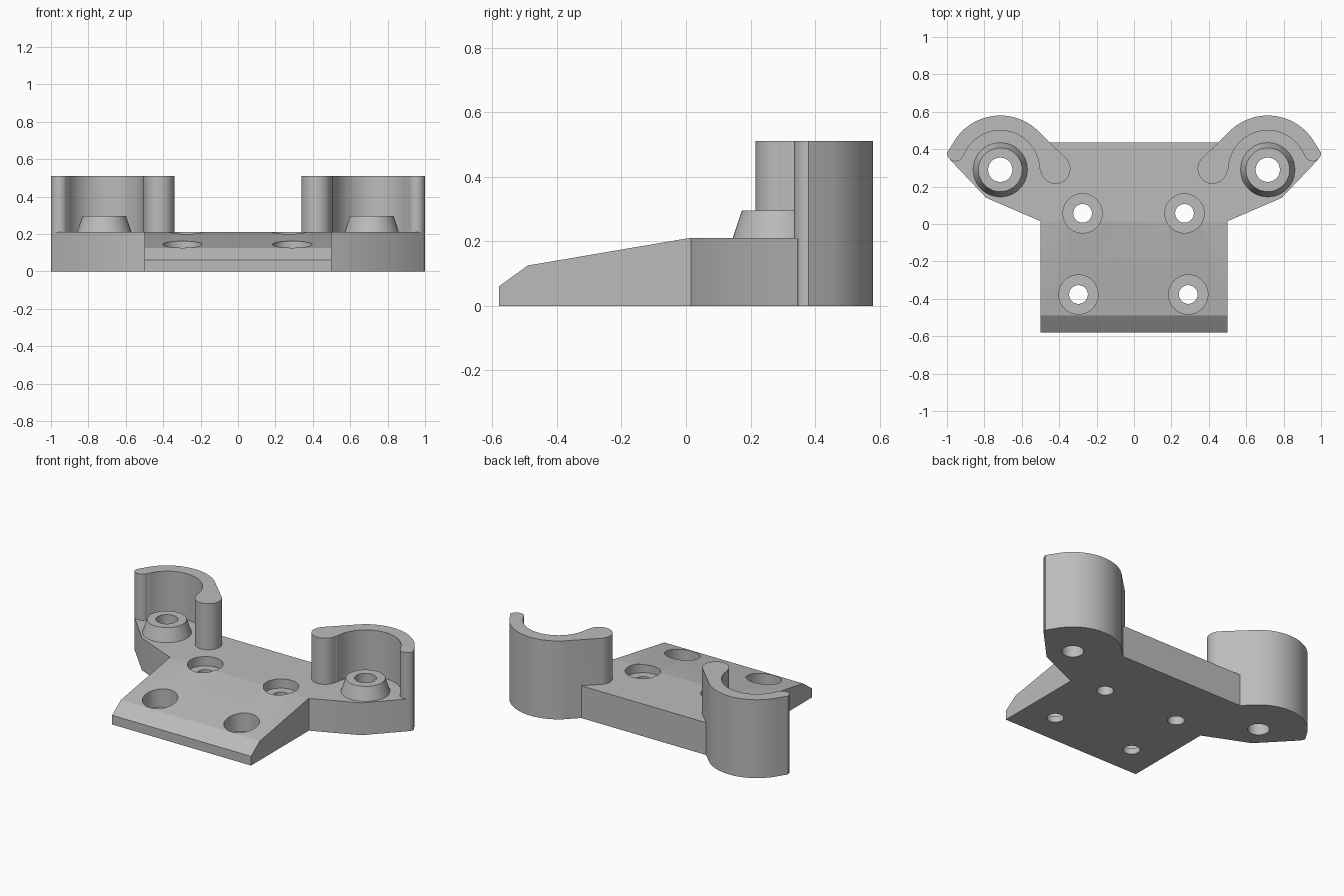
import bpy, bmesh, math
from mathutils import Vector

if "Cube" in bpy.data.objects:
    bpy.data.objects.remove(bpy.data.objects["Cube"])

grey = bpy.data.materials.new("plain_grey")
grey.diffuse_color = (0.5, 0.5, 0.5, 1)
grey.use_nodes = True
grey.node_tree.nodes["Principled BSDF"].inputs["Base Color"].default_value = grey.diffuse_color

CX, CY = 0.715, 0.29      # centre of each cup
TOP = 0.21                # plate thickness


def arc(cx, cy, r, a0, a1, n):
    return [(cx + r * math.cos(math.radians(a0 + (a1 - a0) * i / n)),
             cy + r * math.sin(math.radians(a0 + (a1 - a0) * i / n))) for i in range(n + 1)]


def finish(name, bm):
    bmesh.ops.recalc_face_normals(bm, faces=bm.faces)
    me = bpy.data.meshes.new(name)
    bm.to_mesh(me)
    bm.free()
    me.materials.append(grey)
    ob = bpy.data.objects.new(name, me)
    bpy.context.collection.objects.link(ob)
    return ob


def prism(name, pts, shift):
    """Extrude a closed outline of 3D points along a vector."""
    bm = bmesh.new()
    face = bm.faces.new([bm.verts.new(p) for p in pts])
    ext = bmesh.ops.extrude_face_region(bm, geom=[face])
    moved = [v for v in ext["geom"] if isinstance(v, bmesh.types.BMVert)]
    bmesh.ops.translate(bm, verts=moved, vec=Vector(shift))
    return finish(name, bm)


def cone(name, x, y, z0, z1, r0, r1):
    bm = bmesh.new()
    bmesh.ops.create_cone(bm, cap_ends=True, segments=48, radius1=r0, radius2=r1, depth=z1 - z0)
    bmesh.ops.translate(bm, verts=bm.verts, vec=(x, y, (z0 + z1) / 2))
    return finish(name, bm)


def combine(target, other, op):
    mod = target.modifiers.new("boolean", 'BOOLEAN')
    mod.operation = op
    mod.solver = 'EXACT'
    mod.object = other
    bpy.context.view_layer.objects.active = target
    bpy.ops.object.modifier_apply(modifier=mod.name)
    bpy.data.objects.remove(other)


# base plate outline, right half then mirrored
half = [(0.5, -0.58), (0.5, 0.015), (0.79, 0.14), (0.985, 0.345), (0.975, 0.39)]
half += arc(CX, CY, 0.26, 32, 128, 12) + [(0.47, 0.435)]
outline = half + [(-x, y) for x, y in reversed(half)]
plate = prism("mounting_bracket", [(x, y, 0) for x, y in outline], (0, 0, TOP))

# sloping front with bevelled lip
wedge = [(-0.7, -0.027), (-0.58, 0.06), (-0.49, 0.125), (0.01, TOP), (0.07, 0.2202), (0.07, 0.4), (-0.7, 0.4)]
combine(plate, prism("front_slope_cutter", [(-0.8, y, z) for y, z in wedge], (1.6, 0, 0)), 'DIFFERENCE')

# curved cup wall with rounded ends
wall = arc(CX, CY, 0.29, 35, 138, 32)
wall += arc(0.42, 0.295, 0.08, 140, 355, 24)
wall += arc(CX, CY, 0.21, 178, 24, 36)
wall += arc(0.955, 0.38, 0.045, 190, 360, 16)

for s in (-1, 1):
    combine(plate, prism("cup_wall", [(s * x, y, 0) for x, y in wall], (0, 0, 0.51)), 'UNION')
    # tapered boss with through hole
    combine(plate, cone("boss", s * CX, CY, 0.18, 0.295, 0.155, 0.117), 'UNION')
    combine(plate, cone("boss_hole", s * CX, CY, -0.1, 0.4, 0.065, 0.065), 'DIFFERENCE')

# counterbored screw holes: x, y, seat height
for x, y, seat in ((-0.275, 0.057, 0.15), (0.27, 0.057, 0.15), (-0.297, -0.377, 0.04), (0.29, -0.377, 0.04)):
    combine(plate, cone("counterbore", x, y, seat, 0.4, 0.105, 0.105), 'DIFFERENCE')
    combine(plate, cone("screw_hole", x, y, -0.1, 0.4, 0.05, 0.05), 'DIFFERENCE')

bpy.ops.object.select_all(action='DESELECT')
plate.select_set(True)
bpy.context.view_layer.objects.active = plate
bpy.ops.object.shade_smooth_by_angle(angle=math.radians(25))
